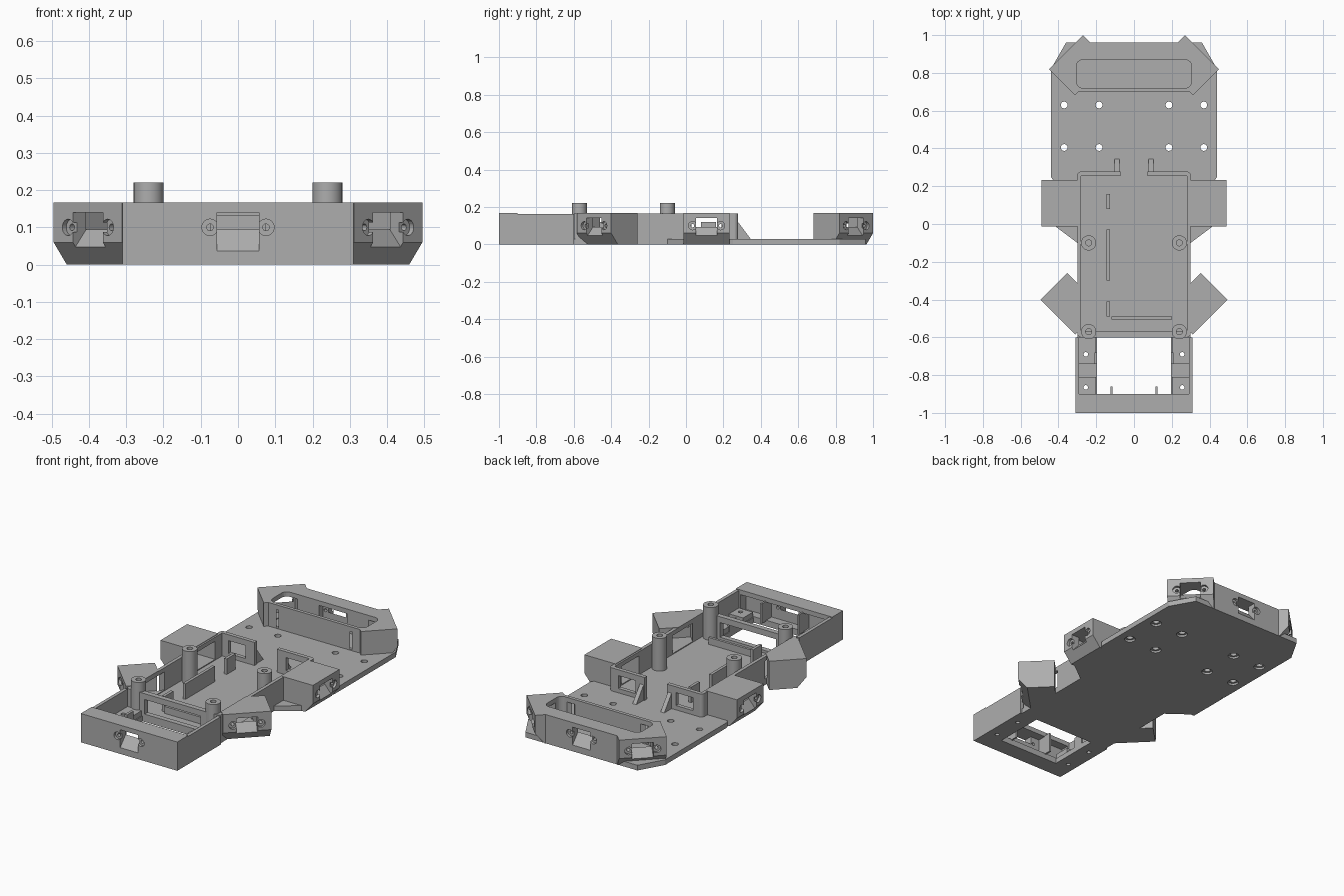
import bpy, bmesh, math
from mathutils import Matrix, Vector

if "Cube" in bpy.data.objects:
    bpy.data.objects.remove(bpy.data.objects["Cube"])

grey = bpy.data.materials.new("plain grey plastic")
grey.use_nodes = True
GREY = (0.42, 0.42, 0.42, 1)
grey.diffuse_color = GREY
grey.node_tree.nodes["Principled BSDF"].inputs["Base Color"].default_value = GREY

# Maps a drawn (u, v) profile to the x-z plane, extruded along y
UPRIGHT = Matrix(((1, 0, 0, 0), (0, 0, 1, 0), (0, 1, 0, 0), (0, 0, 0, 1)))
cutters = []


def prism(name, pts, lo, hi, matrix=Matrix()):
    bm = bmesh.new()
    rings = [[bm.verts.new((u, v, w)) for u, v in pts] for w in (lo, hi)]
    n = len(pts)
    for ring in rings:
        bm.faces.new(ring)
    for i in range(n):
        j = (i + 1) % n
        bm.faces.new((rings[0][i], rings[0][j], rings[1][j], rings[1][i]))
    bm.transform(matrix)
    bmesh.ops.recalc_face_normals(bm, faces=bm.faces)
    mesh = bpy.data.meshes.new(name)
    bm.to_mesh(mesh)
    bm.free()
    mesh.materials.append(grey)
    obj = bpy.data.objects.new(name, mesh)
    bpy.context.scene.collection.objects.link(obj)
    return obj


def box(name, x0, x1, y0, y1, z0, z1, matrix=Matrix()):
    return prism(name, [(x0, y0), (x1, y0), (x1, y1), (x0, y1)], z0, z1, matrix)


def circle(r, x=0, y=0, n=28):
    return [(x + r * math.cos(math.tau * i / n), y + r * math.sin(math.tau * i / n))
            for i in range(n)]


def rounded(x, y0, y1, r, n=6):
    pts = []
    for k, (cx, cy) in enumerate(((x - r, y1 - r), (r - x, y1 - r),
                                  (r - x, y0 + r), (x - r, y0 + r))):
        for i in range(n + 1):
            a = (k + i / n) * math.pi / 2
            pts.append((cx + r * math.cos(a), cy + r * math.sin(a)))
    return pts


def mirrored(half):
    return half + [(-x, y) for x, y in reversed(half)]


def cutter(obj):
    obj.hide_render = True
    cutters.append(obj)
    return obj


def cut(obj, tools):
    for tool in tools:
        mod = obj.modifiers.new("cut", "BOOLEAN")
        mod.operation, mod.solver, mod.object = "DIFFERENCE", "EXACT", tool
    bpy.context.view_layer.update()
    graph = bpy.context.evaluated_depsgraph_get()
    mesh = bpy.data.meshes.new_from_object(obj.evaluated_get(graph))
    obj.modifiers.clear()
    obj.data = mesh


def smooth(obj):
    bpy.ops.object.select_all(action="DESELECT")
    obj.select_set(True)
    bpy.context.view_layer.objects.active = obj
    bpy.ops.object.shade_smooth_by_angle(angle=math.radians(30))


TOP, FLOOR = 0.167, 0.03


def station(x, y, degrees):
    return Matrix.Translation((x, y, 0)) @ Matrix.Rotation(math.radians(degrees), 4, "Z")


def sensor_tools(m, half_width, depth):
    """Window with sloping sill, rear pocket and two counterbored screw holes."""
    sill = [(0.01, 0.025), (0.01, 0.14), (-0.06, 0.14), (-0.06, 0.105)]
    tools = [prism("window_cutter", sill, -0.057, 0.057, m @ UPRIGHT),
             box("pocket_cutter", -depth, -0.05, -half_width, half_width, 0.035, 0.14, m)]
    across = Matrix.Rotation(math.pi / 2, 4, "Y")
    for side in (-1, 1):
        place = m @ Matrix.Translation((0, side * 0.075, 0.1)) @ across
        tools.append(prism("bore_cutter", circle(0.022), -0.015, 0.01, place))
        tools.append(prism("screw_cutter", circle(0.009, n=16), -0.07, 0.005, place))
    return [cutter(t) for t in tools]


def sensor_box(name, m, width, depth):
    # Pod with a chamfer along the lower outer edge
    side = [(-depth, 0), (-0.05, 0), (0, 0.06), (0, TOP), (-depth, TOP)]
    return prism(name, side, -width / 2, width / 2, m @ UPRIGHT)


# Base plate with screw holes, front opening and round recess underneath
base = prism("base_plate", mirrored([(0.36, 0.96), (0.44, 0.82), (0.44, 0.25), (0.42, 0.22),
             (0.42, -0.01), (0.3, -0.1), (0.3, -0.6), (0.31, -0.6), (0.31, -1)]), 0, FLOOR)
opening = cutter(box("opening_cutter", -0.195, 0.195, -0.9, -0.6, -0.1, 0.1))
recess = cutter(prism("recess_cutter", circle(0.065, 0, -0.38), -0.1, 0.005))
holes = [opening, recess]
for x in (-0.37, -0.185, 0.185, 0.37):
    for y in (0.405, 0.63):
        holes.append(cutter(prism("hole_cutter", circle(0.018, x, y, 16), -0.1, 0.1)))
        holes.append(cutter(prism("sink_cutter", circle(0.03, x, y, 16), -0.1, 0.012)))
pad_holes = [cutter(prism("pad_hole_cutter", circle(0.012, sx * 0.255, y, 16), -0.1, 0.2))
             for sx in (-1, 1) for y in (-0.69, -0.865)]
cut(base, holes + pad_holes)

# Central tray walls
tray = prism("tray_wall", rounded(0.3, -0.6, 0.278, 0.02), 0, TOP - 0.003)
interior = cutter(box("tray_cutter", -0.28, 0.28, -0.57, 0.255, FLOOR, 0.5))
tray_tools = [interior,
              cutter(box("doorway_cutter", -0.072, 0.072, 0.2, 0.4, FLOOR, 0.5)),
              cutter(box("front_window_cutter", -0.18, 0.18, -0.7, -0.55, 0.045, 0.13))]
for s in (-1, 1):
    tray_tools.append(cutter(box("panel_window_cutter", *sorted((s * 0.13, s * 0.24)),
                                 0.2, 0.4, 0.055, 0.13)))

# Side and front corner sensor pods
for s, label in ((1, "left"), (-1, "right")):
    side = station(s * 0.49, 0.11, 0 if s > 0 else 180)
    pod = sensor_box(label + "_side_sensor_pod", side, 0.245, 0.2)
    tools = sensor_tools(side, 0.08, 0.25)
    cut(pod, tools)
    tray_tools.append(tools[1])

    corner = station(s * 0.403, -0.492, -45 if s > 0 else -135)
    pod = sensor_box(label + "_front_corner_sensor_pod", corner, 0.26, 0.2)
    tools = sensor_tools(corner, 0.065, 0.24)
    cut(pod, tools + [interior])
    tray_tools.append(tools[1])
cut(tray, tray_tools)

# Rear bumper ring and rear corner pods around a rounded pocket
well = cutter(prism("well_cutter", rounded(0.305, 0.72, 0.87, 0.035), FLOOR, 0.5))
bumper = prism("rear_bumper", mirrored([(0.25, 0.96), (0.36, 0.76), (0.31, 0.7)]), 0, TOP)
cut(bumper, [well] + sensor_tools(station(0, 0.96, 90), 0.09, 0.15))
for s, label in ((1, "left"), (-1, "right")):
    corner = station(s * 0.36, 0.91, 45 if s > 0 else 135)
    pod = sensor_box(label + "_rear_corner_sensor_pod", corner, 0.255, 0.195)
    tools = sensor_tools(corner, 0.065, 0.24)
    cut(pod, tools + [well])
    cut(bumper, [tools[1]])

# Front bumper, hollow from behind
front = box("front_bumper", -0.31, 0.31, -1, -0.9, 0, TOP)
cut(front, sensor_tools(station(0, -1, -90), 0.28, 0.15) + pad_holes)

for s, label in ((1, "left"), (-1, "right")):
    def sided(name, a, b, *rest):
        return box(label + "_" + name, *sorted((s * a, s * b)), *rest)

    # Front frame rails, ribs and screw pads
    sided("front_rail", 0.29, 0.31, -0.9, -0.6, 0, TOP - 0.005)
    sided("front_rib", 0.115, 0.125, -0.955, -0.86, FLOOR, 0.145)
    for y0, y1 in ((-0.74, -0.6), (-0.9, -0.81)):
        cut(sided("screw_pad", 0.2, 0.29, y0, y1, 0.005, 0.06), pad_holes)
    sided("frame_stop", 0.195, 0.21, -0.74, -0.68, FLOOR, 0.09)

    # Tall mounting posts
    for y, part in ((-0.1, "rear_post"), (-0.57, "front_post")):
        post = prism(label + "_" + part, circle(0.04, s * 0.24, y), FLOOR - 0.01, 0.22)
        cut(post, [cutter(prism("post_cutter", circle(0.016, s * 0.24, y, 16), 0.12, 0.3))])
        smooth(post)

    # Sloping braces behind the tray
    prism(label + "_brace", [(0.27, FLOOR), (0.345, FLOOR), (0.27, 0.13)],
          s * 0.09 - 0.012, s * 0.09 + 0.012,
          Matrix(((0, 0, 1, 0), (1, 0, 0, 0), (0, 1, 0, 0), (0, 0, 0, 1))))

# Dividers inside the tray
for i, (y0, y1) in enumerate(((0.08, 0.16), (-0.3, -0.03), (-0.49, -0.41))):
    box("tray_divider", -0.145, -0.128, y0, y1, FLOOR, 0.12)
box("tray_cross_divider", -0.12, 0.2, -0.505, -0.49, FLOOR, 0.07)

for tool in cutters:
    bpy.data.objects.remove(tool)
